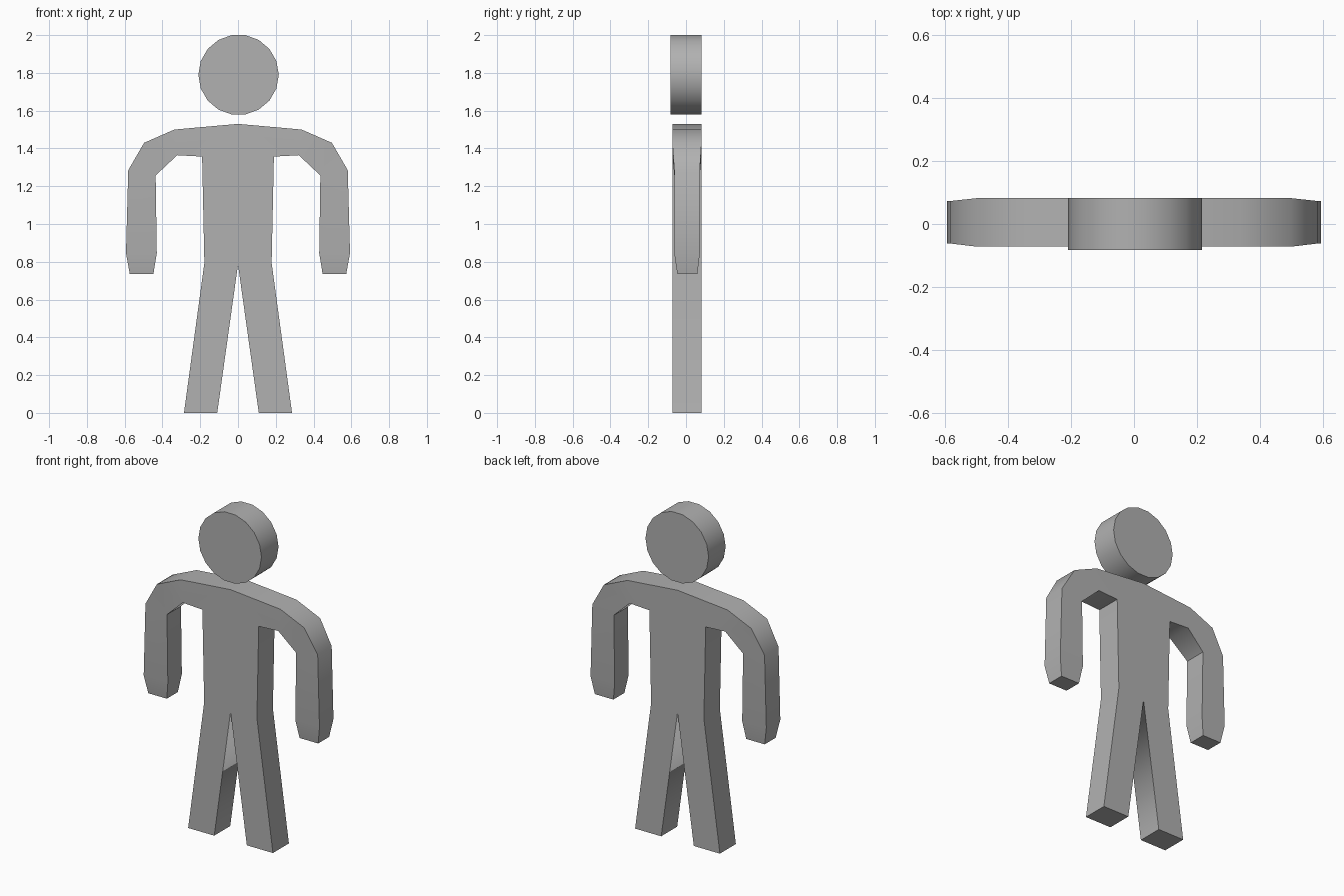
import bpy, bmesh
from math import radians

if "Cube" in bpy.data.objects:
    bpy.data.objects.remove(bpy.data.objects["Cube"])

# Front profile of the right half: name -> (x, z, front y, back y)
FULL, ARM, HAND = (-0.072, 0.082), (-0.062, 0.073), (-0.046, 0.06)
points = {
    "collar": (0, 1.53, FULL), "crotch": (0, 0.785, FULL),
    "shoulder": (0.337, 1.50, FULL), "deltoid": (0.497, 1.43, FULL),
    "elbow_out": (0.581, 1.285, ARM), "wrist_out": (0.593, 0.845, ARM),
    "hand_out": (0.573, 0.735, HAND), "hand_in": (0.448, 0.735, HAND),
    "wrist_in": (0.43, 0.845, ARM), "elbow_in": (0.436, 1.257, ARM),
    "underarm": (0.322, 1.364, FULL), "armpit": (0.19, 1.357, FULL),
    "hip": (0.178, 0.794, FULL), "foot_out": (0.286, 0, FULL), "foot_in": (0.11, 0, FULL),
}
panels = [
    "collar armpit underarm shoulder", "collar crotch hip armpit",
    "crotch foot_in foot_out hip", "shoulder underarm deltoid",
    "deltoid underarm elbow_in elbow_out", "elbow_out elbow_in wrist_in wrist_out",
    "wrist_out wrist_in hand_in hand_out",
]
grey = bpy.data.materials.new("dark_grey")
grey.diffuse_color = (0.44, 0.44, 0.44, 1)
grey.use_nodes = True
grey.node_tree.nodes["Principled BSDF"].inputs["Base Color"].default_value = grey.diffuse_color


def finish(obj, angle):
    obj.data.materials.append(grey)
    bpy.ops.object.select_all(action='DESELECT')
    obj.select_set(True)
    bpy.context.view_layer.objects.active = obj
    bpy.ops.object.shade_smooth_by_angle(angle=radians(angle))


# Body: front and back panels joined by side walls, mirrored across x = 0
bm = bmesh.new()
front = {n: bm.verts.new((x, d[0], z)) for n, (x, z, d) in points.items()}
back = {n: bm.verts.new((x, d[1], z)) for n, (x, z, d) in points.items()}
edges = set()
for panel in panels:
    names = panel.split()
    bm.faces.new([front[n] for n in names])
    bm.faces.new([back[n] for n in reversed(names)])
    edges |= set(zip(names, names[1:] + names[:1]))
for a, b in edges:
    if (b, a) not in edges and (points[a][0] > 0 or points[b][0] > 0):
        bm.faces.new((front[b], front[a], back[a], back[b]))
half = bm.verts[:] + bm.edges[:] + bm.faces[:]
bmesh.ops.mirror(bm, geom=half, axis='X', merge_dist=0.0001)
bmesh.ops.remove_doubles(bm, verts=bm.verts[:], dist=0.0001)
bmesh.ops.recalc_face_normals(bm, faces=bm.faces[:])
mesh = bpy.data.meshes.new("body")
bm.to_mesh(mesh)
bm.free()
body = bpy.data.objects.new("body", mesh)
bpy.context.collection.objects.link(body)
finish(body, 40)

# Soften the crotch and underarm folds, which run front to back
soft = [points[n][:2] for n in ("crotch", "underarm")]
for e in mesh.edges:
    ends = [mesh.vertices[i].co for i in e.vertices]
    for x, z in soft:
        if all(abs(abs(v.x) - x) < 0.001 and abs(v.z - z) < 0.001 for v in ends):
            e.use_edge_sharp = False

# Head: upright 18-sided disc floating above the shoulders
bpy.ops.mesh.primitive_cylinder_add(vertices=18, radius=0.213, depth=0.164,
                                    location=(0.003, 0, 1.79))
head = bpy.context.object
head.name = "head"
# quarter turn puts a corner at each side and a flat at the top
head.rotation_euler = (radians(90), radians(90), 0)
finish(head, 30)
